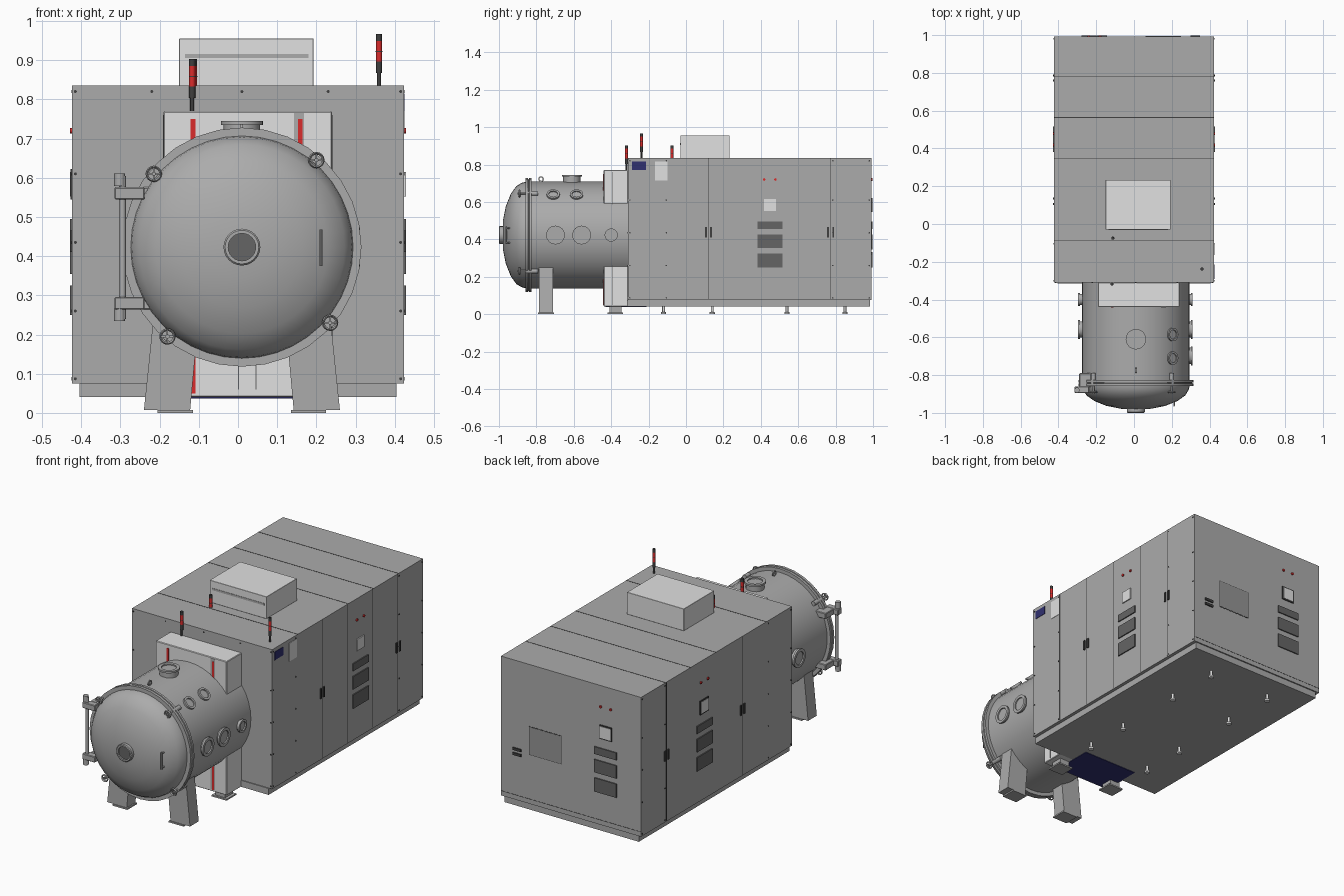
import bpy, bmesh, math
from mathutils import Vector

if "Cube" in bpy.data.objects:
    bpy.data.objects.remove(bpy.data.objects["Cube"])


def material(name, r, g, b):
    m = bpy.data.materials.new(name)
    m.use_nodes = True
    m.diffuse_color = (r, g, b, 1)
    node = next(n for n in m.node_tree.nodes if n.type == 'BSDF_PRINCIPLED')
    node.inputs["Base Color"].default_value = (r, g, b, 1)
    return m


CABINET = material("cabinet grey", .41, .41, .41)
STEEL = material("vessel grey", .41, .41, .41)
LIGHT = material("light grey", .75, .75, .75)
PANEL = material("panel grey", .3, .3, .3)
VENT = material("vent grey", .13, .13, .13)
DARK = material("charcoal", .05, .05, .05)
RED = material("signal red", .7, .025, .025)
NAVY = material("navy blue", .03, .03, .16)


def finish(name, bm, mat, smooth=False):
    bmesh.ops.recalc_face_normals(bm, faces=bm.faces)
    mesh = bpy.data.meshes.new(name)
    bm.to_mesh(mesh)
    bm.free()
    obj = bpy.data.objects.new(name, mesh)
    bpy.context.collection.objects.link(obj)
    mesh.materials.append(mat)
    if smooth:
        bpy.context.view_layer.objects.active = obj
        obj.select_set(True)
        bpy.ops.object.shade_smooth_by_angle(angle=math.radians(35))
        obj.select_set(False)
    return obj


def boxes(name, mat, items, bevel=0):
    """One object of boxes, each (x0, x1, y0, y1, z0, z1)."""
    bm = bmesh.new()
    for x0, x1, y0, y1, z0, z1 in items:
        for v in bmesh.ops.create_cube(bm, size=1)["verts"]:
            v.co = (x1 if v.co.x > 0 else x0, y1 if v.co.y > 0 else y0, z1 if v.co.z > 0 else z0)
    if bevel:
        bmesh.ops.bevel(bm, geom=bm.edges[:], offset=bevel, segments=1, affect='EDGES')
    return finish(name, bm, mat)


def lathe(name, mat, profile, places, segs=16):
    """Turn (radius, height) points about each (origin, axis) in places."""
    bm = bmesh.new()
    for origin, axis in places:
        turn = Vector(axis).to_track_quat('Z', 'Y')
        rings = []
        for r, h in profile:
            ring = []
            for i in range(segs):
                a = math.tau * i / segs
                p = turn @ Vector((r * math.cos(a), r * math.sin(a), h))
                ring.append(bm.verts.new(p + Vector(origin)))
            rings.append(ring)
        for a, b in zip(rings, rings[1:]):
            for i in range(segs):
                j = (i + 1) % segs
                bm.faces.new((a[i], a[j], b[j], b[i]))
    bmesh.ops.remove_doubles(bm, verts=bm.verts, dist=1e-5)
    return finish(name, bm, mat, True)


def rod(r, h0, h1):
    return [(0, h0), (r, h0), (r, h1), (0, h1)]


UP, FRONT = (0, 0, 1), (0, -1, 0)
HALF, Y0, Y1, TOP = .423, -.31, .992, .835

# Cabinet, plinth and levelling feet
boxes("cabinet", CABINET, [(-HALF, HALF, Y0, Y1, .075, TOP)])
boxes("plinth", CABINET, [(-.405, .405, Y0 - .005, .985, .04, .075)])
lathe("levelling_feet", LIGHT, [(0, 0), (.014, 0), (.014, .01), (.007, .012), (.007, .045), (0, .045)],
      [((x, y, 0), UP) for x in (-.19, .19) for y in (-.12, .14, .54, .85)])


# Plates laid on the right, left or back of the cabinet
def on_face(face, u0, u1, z0, z1, d):
    if face == "right":
        return (HALF - .001, HALF + d, u0, u1, z0, z1)
    if face == "left":
        return (-HALF - d, -HALF + .001, u0, u1, z0, z1)
    return (u0, u1, Y1 - .001, Y1 + d, z0, z1)


SIDES = ("right", "left")
DOORS = (.12, .773)
seams = [on_face(f, y - .0015, y + .0015, .08, TOP, .001) for f in SIDES for y in DOORS]
seams += [on_face("right", y - .001, y + .001, .08, TOP, .001) for y in (-.096, .337, .556)]
seams += [(-HALF, HALF, y - .0015, y + .0015, TOP - .001, TOP + .001) for y in (-.089, .347, .564, .78)]
seams += [on_face("back", -HALF, HALF, .1, .102, .001)]
boxes("panel_seams", DARK, seams)

handles = [on_face(f, y + s - .005, y + s + .005, .41, .465, .006)
           for f in SIDES for y in DOORS for s in (-.014, .014)]
boxes("door_handles", DARK, handles)

# Control groups: three vents, a framed screen and two lamps
GROUPS = [("right", .448), ("left", .448), ("back", -.21)]
boxes("vents", VENT, [on_face(f, u - .067, u + .067, a, b, .006) for f, u in GROUPS
                      for a, b in ((.25, .325), (.355, .425), (.455, .495))])
boxes("screen_frames", DARK, [on_face(f, u - .038, u + .038, .545, .622, .004) for f, u in GROUPS[1:]])
boxes("screens", LIGHT, [on_face(f, u - .032, u + .032, .552, .615, .006) for f, u in GROUPS])
lamps = []
for f, u in GROUPS:
    for s in (-.03, .03):
        if f == "back":
            lamps.append(((u + s, Y1, .72), (0, 1, 0)))
        else:
            k = 1 if f == "right" else -1
            lamps.append(((k * HALF, u + s, .72), (k, 0, 0)))
lathe("indicator_lamps", RED, rod(.007, 0, .006), lamps, 12)

# Other plates
boxes("back_panel_rim", DARK, [on_face("back", .057, .253, .342, .498, .001)])
boxes("back_panel", PANEL, [on_face("back", .06, .25, .345, .495, .002)])
boxes("back_slots", DARK, [on_face("back", .3, .35, z, z + .014, .006) for z in (.318, .345)])
boxes("blue_label", NAVY, [on_face("right", -.29, -.215, .77, .815, .002)])
boxes("side_notice", LIGHT, [on_face("right", -.165, -.1, .715, .815, .002)])

# Panel fasteners
spots = [((x, Y0, z), FRONT) for x in (-.415, .415) for z in (.087, .26, .435, .61, .82)]
spots += [((x, Y0, .82), FRONT) for x in (-.22, .01, .23)]
spots += [((k * HALF, y, z), (k, 0, 0)) for k in (-1, 1) for y in (-.3, -.105, .785, .98)
          for z in (.087, .26, .435, .61, .82)]
lathe("fasteners", DARK, rod(.004, 0, .002), spots, 8)

# Roof unit
boxes("roof_unit", LIGHT, [(-.15, .193, -.03, .233, TOP, .955)], .001)
boxes("roof_unit_slot", CABINET, [(-.135, .18, -.032, -.029, .905, .916)])

# Entry housing between cabinet and vessel
boxes("entry_housing", LIGHT, [(-.19, .24, -.44, Y0, .04, .77)], .003)
boxes("housing_edge_gap", VENT, [(-.191, .241, -.392, -.39, .05, .76)])
boxes("housing_channel", CABINET, [(.143, .169, -.4415, -.439, .05, .765)])
boxes("housing_stripes", RED, [(x, x + .012, -.443, -.439, .05, .75) for x in (-.121, .153)])
boxes("housing_seams", VENT, [(x, x + .002, -.442, -.439, .06, .14) for x in (0, .045)])
boxes("housing_floor", NAVY, [(-.18, .15, -.43, -.21, .037, .041)])

# Pressure vessel along the y axis
CX, CZ, R = .01, .423, .285
AXIS = [((CX, 0, CZ), FRONT)]
lathe("vessel_shell", STEEL, rod(R, .3, .84), AXIS, 40)
lathe("door_dome", STEEL, [(0, .83), (R, .83), (R, .85), (.281, .875), (.262, .907), (.22, .937),
                           (.155, .963), (.08, .978), (0, .982)], AXIS, 40)
lathe("door_flange", STEEL, [(.27, .825), (.305, .825), (.305, .838), (.298, .839), (.298, .843),
                             (.305, .844), (.305, .858), (.27, .858), (.27, .825)], AXIS, 32)
lathe("sight_ring", STEEL, [(.035, .96), (.047, .96), (.047, .996), (.043, 1), (.035, 1), (.035, .96)], AXIS, 24)
lathe("sight_glass", VENT, rod(.035, .96, .992), AXIS, 24)


# Vessel ports, placed by angle from straight up towards the right
def port(name, y, degrees, r, length):
    a = math.radians(degrees)
    d = Vector((math.sin(a), 0, math.cos(a)))
    n = r * .86
    lathe(name, STEEL, [(0, -.05), (n, -.05), (n, length - .01), (r, length - .01), (r, length),
                        (n * .8, length), (n * .8, length - .007), (0, length - .007)],
          [(Vector((CX, y, CZ)) + d * R, d)], 24)


port("top_port", -.61, 0, .054, .037)
for y in (-.71, -.585):
    port("upper_port", y, 42, .035, .012)
for y, r in ((-.4, .035), (-.558, .05), (-.698, .05)):
    port("right_port", y, 90, r, .016)
for y, r in ((-.4, .035), (-.558, .05)):
    port("left_port", y, -90, r, .022)
lathe("lifting_eye", STEEL, [(.009, -.003), (.015, -.003), (.015, .003), (.009, .003), (.009, -.003)],
      [((CX, -.775, .722), (1, 0, 0))])

# Vessel legs taper to foot plates
legs = [(CX + k * .11, CX + k * .225, -.785, -.71, .008, .25) for k in (-1, 1)]
leg = boxes("vessel_legs", STEEL, legs)
for v in leg.data.vertices:
    if v.co.z < .1:
        inner = abs(v.co.x - CX) < .17
        v.co.x += math.copysign(.022 if inner else -.025, v.co.x - CX)
plates, posts = [], []
for k in (-1, 1):
    x = CX + k * .17
    for y in (-.748, -.378):
        plates.append((x - .045, x + .045, y - .042, y + .042, 0, .008))
    posts.append((x - .03, x + .03, -.41, -.345, .008, .05))
boxes("foot_plates", STEEL, plates)
boxes("housing_feet", STEEL, posts)

# Door hinge on the left of the front
arms = []
for z in (.28, .56):
    arms += [(-.315, -.238, -.895, -.86, z - .016, z + .016), (-.29, -.21, -.862, -.79, z - .016, z + .016)]
boxes("hinge_arms", STEEL, arms, .003)
lathe("hinge_rod", STEEL, rod(.009, .24, .605), [((-.295, -.88, 0), UP)])
lathe("hinge_caps", STEEL, rod(.014, -.016, .016), [((-.302, -.88, z), UP) for z in (.25, .595)])

# Door clamps with hand wheels
spots = [((x, -.82, z), FRONT) for x, z in ((-.215, .61), (.2, .645), (-.18, .195), (.235, .23))]
lathe("clamp_stems", STEEL, [(0, -.03), (.012, -.03), (.012, .035), (.005, .037), (.005, .08), (0, .08)], spots)
lathe("clamp_wheels", STEEL, [(.014, .07), (.018, .065), (.021, .07), (.018, .076), (.014, .07)], spots)
spokes = []
for (x, y, z), _ in spots:
    spokes += [(x - .016, x + .016, -.893, -.887, z - .002, z + .002),
               (x - .002, x + .002, -.893, -.887, z - .016, z + .016)]
boxes("wheel_spokes", STEEL, spokes)

# Door pull
lathe("door_pull", STEEL, rod(.004, .375, .468), [((.212, -.962, 0), UP)], 10)
lathe("door_pull_stubs", STEEL, rod(.004, .9, .962), [((.212, 0, z), FRONT) for z in (.382, .46)], 10)

# Signal towers
for x, y, z, top in ((-.117, -.318, .77, .903), (-.112, -.075, TOP, .903), (.36, -.238, TOP, .967)):
    spot = [((x, y, 0), UP)]
    mid = top - .1
    lathe("tower_pole", DARK, rod(.005, z, max(mid, z + .002)), spot, 12)
    lathe("tower_base", DARK, rod(.008, max(mid, z), top - .07), spot, 12)
    lathe("tower_lamp", RED, rod(.008, top - .07, top - .018), spot, 12)
    lathe("tower_band", DARK, rod(.0085, top - .046, top - .043), spot, 12)
    lathe("tower_cap", DARK, rod(.008, top - .018, top), spot, 12)
